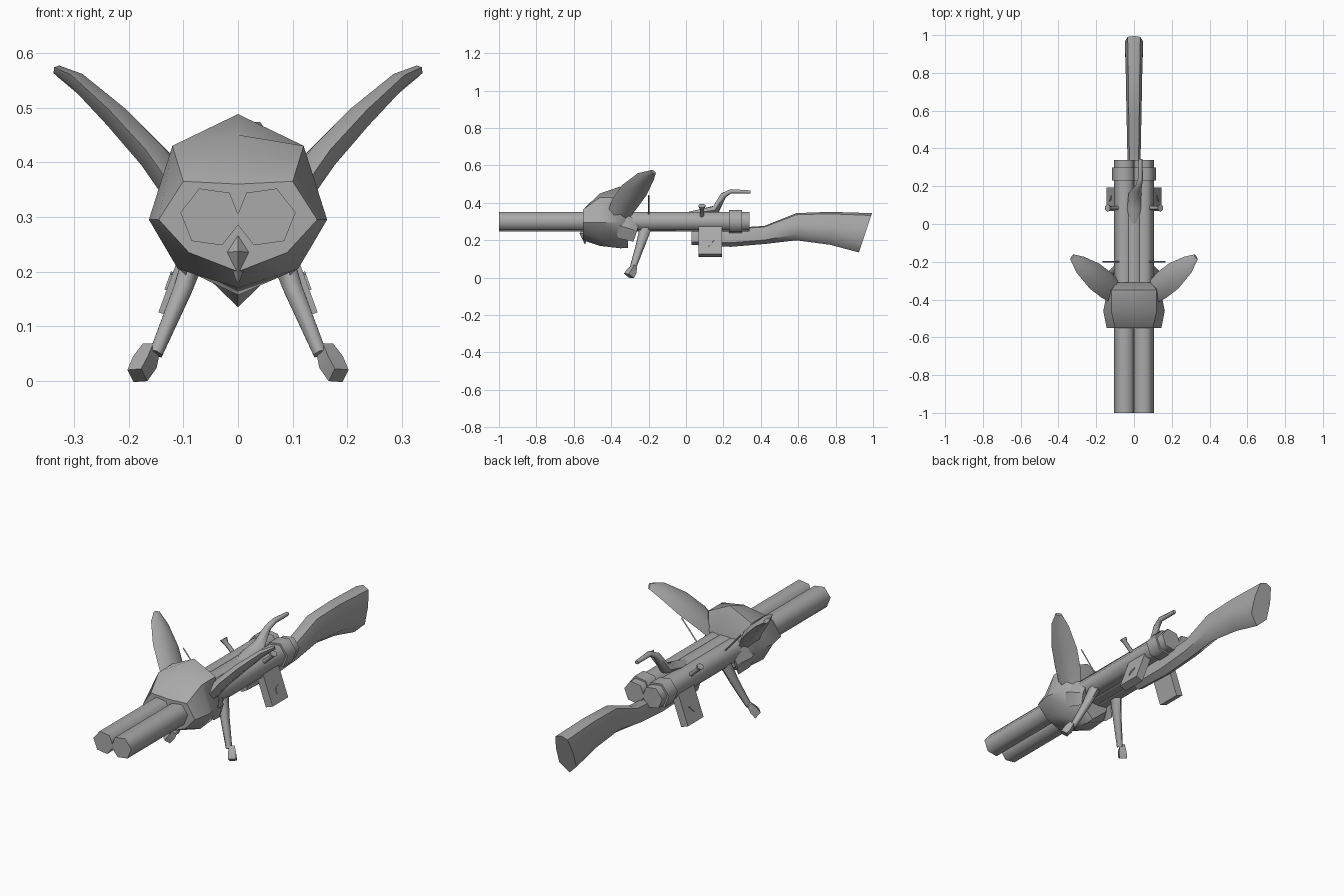
import bpy, bmesh, math
from mathutils import Vector, Matrix

if "Cube" in bpy.data.objects:
    bpy.data.objects.remove(bpy.data.objects["Cube"])

grey = bpy.data.materials.new("plain_grey")
grey.use_nodes = True
GREY = (0.4, 0.4, 0.4, 1)
grey.diffuse_color = GREY
grey.node_tree.nodes["Principled BSDF"].inputs["Base Color"].default_value = GREY


def loft(name, rings, angle=45):
    """Skin a closed solid through rings of equal point count."""
    bm = bmesh.new()
    loops = [[bm.verts.new(p) for p in ring] for ring in rings]
    n = len(loops[0])
    for a, b in zip(loops, loops[1:]):
        for i in range(n):
            j = (i + 1) % n
            bm.faces.new((a[i], a[j], b[j], b[i]))
    bm.faces.new(loops[0][::-1])
    bm.faces.new(loops[-1])
    bmesh.ops.recalc_face_normals(bm, faces=bm.faces)
    mesh = bpy.data.meshes.new(name)
    bm.to_mesh(mesh)
    bm.free()
    mesh.materials.append(grey)
    obj = bpy.data.objects.new(name, mesh)
    bpy.context.collection.objects.link(obj)
    bpy.ops.object.select_all(action="DESELECT")
    obj.select_set(True)
    bpy.context.view_layer.objects.active = obj
    bpy.ops.object.shade_smooth_by_angle(angle=math.radians(angle))
    return obj


def ellipse(center, u, v, sides, turn=0):
    """Ring of points around center spanned by vectors u and v."""
    steps = [math.radians(turn) + math.tau * i / sides for i in range(sides)]
    return [Vector(center) + Vector(u) * math.cos(t) + Vector(v) * math.sin(t) for t in steps]


def sweep(name, path, wide, sizes, sides=6, angle=70):
    """Tube along a path; sizes are half-widths along wide and across it."""
    pts = [Vector(p) for p in path]
    rings = []
    for i, p in enumerate(pts):
        d = (pts[min(i + 1, len(pts) - 1)] - pts[max(i - 1, 0)]).normalized()
        u = Vector(wide)
        u = (u - d * u.dot(d)).normalized()
        a, b = sizes[i]
        rings.append(ellipse(p, u * a, d.cross(u) * b, sides))
    return loft(name, rings, angle)


def mirrored(obj):
    """Add the matching copy on the other side of x = 0."""
    bpy.context.view_layer.objects.active = obj
    obj.modifiers.new("mirror", "MIRROR")
    return obj


def along_y(y, half):
    """Full symmetric ring at y from its +x half, listed top to bottom."""
    left = [(-x, z) for x, z in half[-2:0:-1]]
    return [(x, y, z) for x, z in half + left]


# Twin barrels with the rear bands
X, Z = Vector((1, 0, 0)), Vector((0, 0, 1))
mirrored(loft("barrels", [ellipse((0.05, y, 0.3), X * 0.056, Z * 0.056, 6, 8)
                          for y in (-1, 0.34)], 70))
mirrored(loft("rear_bands", [ellipse((0.052, y, 0.3), X * 0.064, Z * 0.066, 6, 8)
                             for y in (0.23, 0.3)], 70))
loft("center_spine", [ellipse((0, y, 0.3), X * 0.055, Z * 0.057, 6) for y in (-0.34, 0.04)], 70)

# Stock: y, top z, bottom z, half width
stock = [(0.03, 0.25, 0.175, 0.03), (0.24, 0.265, 0.165, 0.034), (0.42, 0.277, 0.18, 0.036),
         (0.59, 0.345, 0.2, 0.04), (0.77, 0.352, 0.176, 0.043), (0.96, 0.345, 0.135, 0.048)]
rings = []
for y, top, low, w in stock:
    h = top - low
    lean = 0.035 if y > 0.9 else 0
    side = [(0, top), (w * 0.7, top - h * 0.06), (w, top - h * 0.4), (w, low + h * 0.22), (0, low)]
    rings.append([(x, yy + lean * (2 * (z - low) / h - 1), z) for x, yy, z in along_y(y, side)])
loft("stock", rings, 50)

# Bird head wrapped around the barrels
loft("bird_head", [
    along_y(-0.55, [(0, 0.36), (0.1, 0.365), (0.145, 0.295), (0.09, 0.235), (0, 0.2)]),
    along_y(-0.46, [(0, 0.45), (0.12, 0.43), (0.163, 0.295), (0.11, 0.205), (0, 0.17)]),
    along_y(-0.35, [(0, 0.488), (0.12, 0.43), (0.14, 0.295), (0.1, 0.205), (0, 0.157)]),
    along_y(-0.31, [(0, 0.36), (0.09, 0.36), (0.11, 0.295), (0.08, 0.23), (0, 0.16)])], 40)
sweep("beak", [(0, -0.53, 0.285), (0, -0.548, 0.235), (0, -0.54, 0.18)], X,
      [(0.006, 0.006), (0.022, 0.022), (0.002, 0.002)], 4, 30)

# Wings spread up, out and back
mirrored(sweep("wings",
               [(0.09, -0.37, 0.32), (0.145, -0.325, 0.4), (0.21, -0.275, 0.47),
                (0.285, -0.215, 0.54), (0.328, -0.175, 0.566)],
               (-0.36, 0.85, -0.36),
               [(0.06, 0.03), (0.075, 0.03), (0.075, 0.026), (0.05, 0.018), (0.018, 0.01)], 6))
mirrored(sweep("wing_struts", [(0.07, -0.2, 0.33), (0.165, -0.2, 0.44)], (0, 1, 0),
               [(0.004, 0.004)] * 2, 4))
mirrored(sweep("shoulder_feathers", [(0.1, -0.43, 0.3), (0.11, -0.33, 0.27), (0.09, -0.265, 0.25)],
               Z, [(0.04, 0.03), (0.065, 0.025), (0.06, 0.012)], 4, 30))

# Legs and feet
mirrored(sweep("legs", [(0.065, -0.215, 0.27), (0.1, -0.245, 0.17), (0.15, -0.285, 0.05)],
               (0, 1, 0), [(0.032, 0.026), (0.024, 0.02), (0.017, 0.014)], 6))
mirrored(sweep("feet", [(0.158, -0.275, 0.062), (0.17, -0.29, 0.035), (0.184, -0.305, 0.01)],
               (0, 1, 0), [(0.015, 0.017), (0.028, 0.024), (0.03, 0.021)], 4, 30))

# Slanted side boxes with a small triangular plate on the outer face
tilt = Matrix.Translation((0.1, 0.13, 0.192)) @ Matrix.Rotation(math.radians(-20), 4, "Y")


def tilted(points):
    return [tilt @ Vector(p) for p in points]


corners = [(-1, -1), (1, -1), (1, 1), (-1, 1)]
mirrored(loft("side_boxes", [tilted([(a * 0.02, b * 0.062, z) for a, b in corners])
                             for z in (-0.078, 0.085)], 30))
mirrored(loft("box_marks", [tilted([(x, -0.01, -0.035), (x, 0.02, 0.0), (x, -0.005, -0.005)])
                            for x in (0.018, 0.024)], 30))

# Flared side pegs and the curved top lever
mirrored(sweep("side_pegs", [(0.075, 0.085, 0.32), (0.125, 0.085, 0.365), (0.14, 0.085, 0.385)],
               (0, 1, 0), [(0.011, 0.011), (0.011, 0.011), (0.021, 0.018)], 6))
sweep("top_lever", [(0, 0, 0.34), (0, 0.08, 0.35), (0.005, 0.16, 0.365), (0.025, 0.2, 0.44),
                    (0.034, 0.24, 0.462), (0.034, 0.345, 0.458)], X,
      [(0.02, 0.01), (0.036, 0.02), (0.034, 0.025), (0.017, 0.018), (0.014, 0.013), (0.01, 0.01)], 6)
